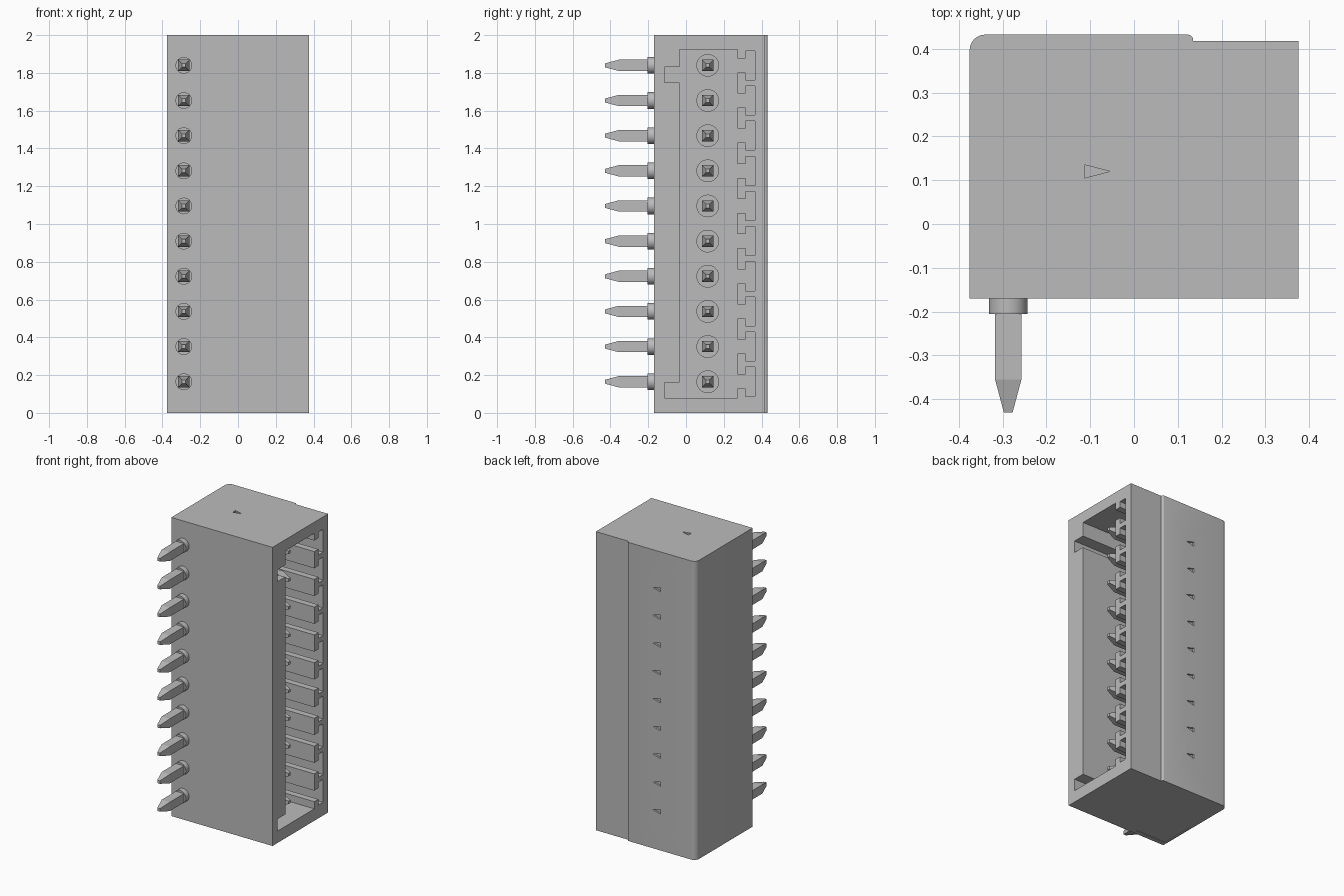
import bpy, bmesh, math

if "Cube" in bpy.data.objects:
    bpy.data.objects.remove(bpy.data.objects["Cube"], do_unlink=True)


def material(name, rgb):
    m = bpy.data.materials.new(name)
    m.use_nodes = True
    m.diffuse_color = (*rgb, 1)
    m.node_tree.nodes["Principled BSDF"].inputs["Base Color"].default_value = (*rgb, 1)
    return m


GREY = material("light grey", (0.5, 0.5, 0.5))

# Map (section u, section v, depth d) to x, y, z for each extrusion axis
AXES = {"x": lambda u, v, d: (d, u, v),
        "y": lambda u, v, d: (u, d, v),
        "z": lambda u, v, d: (u, v, d)}


def loft(bm, axis, sections):
    """Join matching outlines [(depth, points), ...] into a closed solid."""
    place = AXES[axis]
    rings = [[bm.verts.new(place(u, v, d)) for u, v in pts] for d, pts in sections]
    n = len(rings[0])
    bm.faces.new(rings[0])
    bm.faces.new(rings[-1])
    for a, b in zip(rings, rings[1:]):
        for i in range(n):
            j = (i + 1) % n
            bm.faces.new((a[i], a[j], b[j], b[i]))


def prism(bm, axis, pts, lo, hi):
    loft(bm, axis, [(lo, pts), (hi, pts)])


def finish(bm, name):
    bmesh.ops.recalc_face_normals(bm, faces=bm.faces)
    me = bpy.data.meshes.new(name)
    bm.to_mesh(me)
    bm.free()
    me.materials.append(GREY)
    ob = bpy.data.objects.new(name, me)
    bpy.context.collection.objects.link(ob)
    return ob


def select(ob):
    bpy.ops.object.select_all(action="DESELECT")
    ob.select_set(True)
    bpy.context.view_layer.objects.active = ob


def cut(ob, cutter):
    cutter.hide_render = True
    mod = ob.modifiers.new("cut", "BOOLEAN")
    mod.operation = "DIFFERENCE"
    mod.solver = "EXACT"
    mod.object = cutter
    select(ob)
    bpy.ops.object.modifier_apply(modifier=mod.name)
    bpy.data.objects.remove(cutter, do_unlink=True)


def smooth(ob):
    select(ob)
    bpy.ops.object.shade_smooth_by_angle(angle=math.radians(30))


def arc(cx, cy, r, a0, a1, n):
    return [(cx + r * math.cos(math.radians(a0 + (a1 - a0) * i / n)),
             cy + r * math.sin(math.radians(a0 + (a1 - a0) * i / n))) for i in range(n + 1)]


def circle(cx, cy, r, n=32):
    return arc(cx, cy, r, 0, 360, n)[:-1]


def square(cx, cy, h):
    return [(cx - h, cy - h), (cx + h, cy - h), (cx + h, cy + h), (cx - h, cy + h)]


PITCH = 0.1861
HEIGHTS = [0.165 + PITCH * i for i in range(10)]
FLOOR = -0.15          # depth of the socket
PIN_Y, PIN_X = 0.115, -0.287

# Housing: block with a rounded back corner and a stepped back
bm = bmesh.new()
outline = ([(-0.375, -0.17), (0.375, -0.17), (0.375, 0.418), (0.135, 0.418)]
           + arc(0.123, 0.42, 0.012, 0, 90, 4) + arc(-0.34, 0.397, 0.035, 90, 180, 8))
prism(bm, "z", outline, 0, 2)
housing = finish(bm, "housing")

# Socket: one outline with two key slots and a T slot beside every contact
socket = [(-0.035, 1.925), (-0.035, 1.83), (-0.115, 1.83), (-0.115, 1.75),
          (-0.035, 1.75), (-0.035, 0.16), (-0.115, 0.16), (-0.115, 0.08), (0.272, 0.08)]
for z in HEIGHTS:
    socket += [(0.272, z - 0.037), (0.315, z - 0.037), (0.315, z - 0.077), (0.365, z - 0.077),
               (0.365, z + 0.077), (0.315, z + 0.077), (0.315, z + 0.037), (0.272, z + 0.037)]
socket.append((0.272, 1.925))
bm = bmesh.new()
prism(bm, "x", socket, FLOOR, 0.5)
cut(housing, finish(bm, "socket_cutter"))

# Shallow arrow marks on the top and back, and a square recess underneath
bm = bmesh.new()
prism(bm, "z", [(-0.113, 0.105), (-0.055, 0.12), (-0.113, 0.135)], 1.99, 2.1)
for a, b in zip(HEIGHTS, HEIGHTS[1:]):
    m = (a + b) / 2
    prism(bm, "y", [(-0.113, m - 0.015), (-0.055, m), (-0.113, m + 0.015)], 0.42, 0.5)
prism(bm, "z", square(-0.25, -0.025, 0.115), -0.1, 0.004)
cut(housing, finish(bm, "mark_cutter"))
smooth(housing)

# Round collars and bosses around the pins
bm = bmesh.new()
for z in HEIGHTS:
    prism(bm, "y", circle(PIN_X, z, 0.044), -0.205, -0.168)
smooth(finish(bm, "pin_collars"))
bm = bmesh.new()
for z in HEIGHTS:
    prism(bm, "x", circle(PIN_Y, z, 0.06), FLOOR - 0.002, FLOOR + 0.015)
smooth(finish(bm, "contact_bosses"))

# Square pins with tapered tips: solder side and contact side
bm = bmesh.new()
for z in HEIGHTS:
    loft(bm, "y", [(d, square(PIN_X, z, h)) for d, h in
                   ((-0.2, 0.03), (-0.355, 0.03), (-0.43, 0.01))])
finish(bm, "solder_pins")
bm = bmesh.new()
for z in HEIGHTS:
    loft(bm, "x", [(d, square(PIN_Y, z, h)) for d, h in
                   ((FLOOR, 0.03), (0.23, 0.03), (0.30, 0.01))])
finish(bm, "contact_pins")
